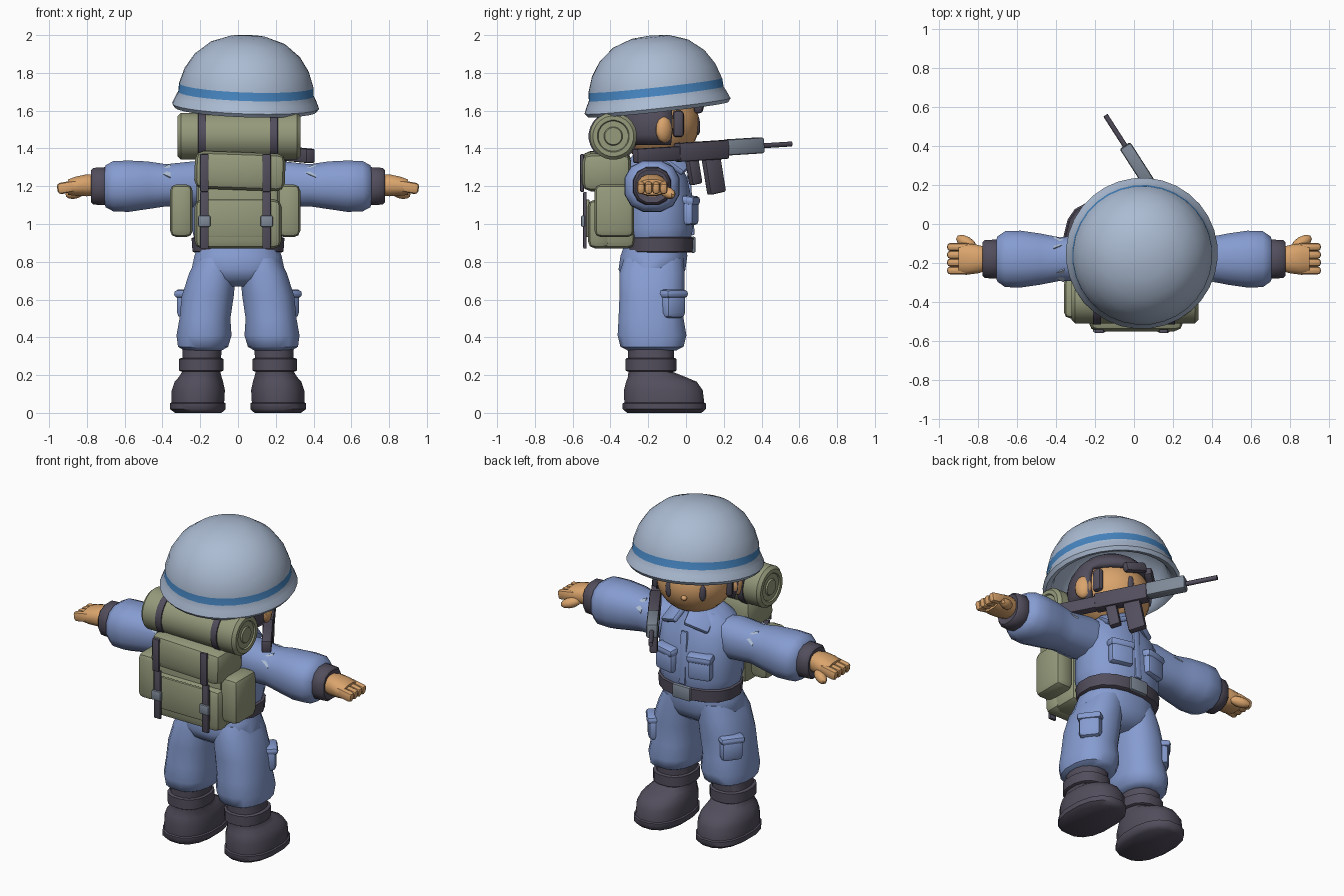
import bpy, bmesh, math
from math import sin, cos, pi, radians
from mathutils import Matrix, Vector, Euler

cube = bpy.data.objects.get("Cube")
if cube:
    bpy.data.objects.remove(cube, do_unlink=True)


def colour(name, r, g, b):
    m = bpy.data.materials.new(name)
    m.use_nodes = True
    m.diffuse_color = (r, g, b, 1)
    bsdf = m.node_tree.nodes["Principled BSDF"]
    bsdf.inputs["Base Color"].default_value = (r, g, b, 1)
    bsdf.inputs["Roughness"].default_value = 0.8
    return m


SHELL = colour("pale helmet blue", .41, .50, .65)
BAND = colour("band blue", .06, .23, .52)
CLOTH = colour("uniform blue", .24, .335, .64)
DARK = colour("dark leather", .085, .075, .107)
SKIN = colour("skin tan", .70, .37, .15)
KHAKI = colour("canvas khaki", .30, .325, .20)
METAL = colour("metal grey", .21, .25, .31)
I = Matrix.Identity(4)


def finish(name, bm, mats, m=I, angle=40):
    bmesh.ops.recalc_face_normals(bm, faces=bm.faces)
    bm.transform(m)
    me = bpy.data.meshes.new(name)
    bm.to_mesh(me)
    bm.free()
    for mat in mats if isinstance(mats, (list, tuple)) else [mats]:
        me.materials.append(mat)
    ob = bpy.data.objects.new(name, me)
    bpy.context.collection.objects.link(ob)
    bpy.ops.object.select_all(action='DESELECT')
    ob.select_set(True)
    bpy.context.view_layer.objects.active = ob
    bpy.ops.object.shade_smooth_by_angle(angle=radians(angle))
    return ob


def place(loc, rot=(0, 0, 0), size=(1, 1, 1)):
    turn = Euler([radians(a) for a in rot]).to_matrix().to_4x4()
    return Matrix.Translation(loc) @ turn @ Matrix.Diagonal((*size, 1))


def box(name, loc, size, mat, rot=(0, 0, 0), bevel=.02, base=I):
    bm = bmesh.new()
    bmesh.ops.create_cube(bm, size=1)
    bm.transform(Matrix.Diagonal((*size, 1)))
    bmesh.ops.bevel(bm, geom=bm.edges[:], offset=min(bevel, min(size) * .45),
                    segments=2, profile=.5, affect='EDGES')
    return finish(name, bm, mat, base @ place(loc, rot))


def ball(name, loc, size, mat, rot=(0, 0, 0), base=I, n=16):
    bm = bmesh.new()
    bmesh.ops.create_uvsphere(bm, u_segments=n, v_segments=n // 2 + 2, radius=1)
    return finish(name, bm, mat, base @ place(loc, rot, size))


def loft(name, rings, mat, axis='z', n=16, power=.85, base=I, flip=1, angle=50):
    """Rings are (along, centre a, centre b, radius a, radius b)."""
    bm = bmesh.new()
    loops = []
    for t, ca, cb, ra, rb in rings:
        loop = []
        for k in range(n):
            c, s = cos(2 * pi * (k + .5) / n), sin(2 * pi * (k + .5) / n)
            a = ca + ra * math.copysign(abs(c) ** power, c)
            b = cb + rb * math.copysign(abs(s) ** power, s)
            p = (t, a, b) if axis == 'x' else (a, b, t) if axis == 'z' else (a, t, b)
            loop.append(bm.verts.new((p[0] * flip, p[1], p[2])))
        loops.append(loop)
    for lo, hi in zip(loops, loops[1:]):
        for k in range(n):
            j = (k + 1) % n
            bm.faces.new((lo[k], lo[j], hi[j], hi[k]))
    bm.faces.new(loops[0])
    bm.faces.new(loops[-1])
    return finish(name, bm, mat, base, angle)


# Torso, hips and belt
loft("jacket", [(.86, 0, -.15, .2, .16), (.92, 0, -.15, .235, .18), (.98, 0, -.15, .25, .19),
                (1.12, 0, -.15, .25, .185), (1.24, 0, -.16, .24, .17), (1.32, 0, -.17, .19, .145),
                (1.37, .02, -.16, .12, .12)], CLOTH)
loft("hips", [(.67, 0, -.18, .11, .1), (.71, 0, -.18, .2, .16), (.76, 0, -.18, .25, .18),
              (.83, 0, -.17, .235, .18), (.9, 0, -.16, .21, .165)], CLOTH)
loft("belt", [(.85, 0, -.145, .235, .175), (.855, 0, -.145, .245, .183),
              (.925, 0, -.145, .25, .187), (.93, 0, -.145, .24, .177)], DARK)
box("belt_buckle", (0, .038, .89), (.12, .025, .085), METAL, bevel=.008)
box("jacket_placket", (0, .025, 1.1), (.045, .02, .32), CLOTH, (4, 0, 0), .008)

for s, side in ((1, "right"), (-1, "left")):
    # Jacket details
    turn = -14 * s
    box(side + "_chest_pocket", (.115 * s, .02, 1.06), (.14, .07, .13), CLOTH, (0, 0, turn))
    box(side + "_chest_flap", (.115 * s, .022, 1.125), (.155, .08, .05), CLOTH, (-8, 0, turn))
    box(side + "_collar", (.02 + .085 * s, -.04, 1.33), (.15, .13, .035), CLOTH, (-38, 20 * s, -25 * s), .012)

    # Trouser leg and thigh pocket
    loft(side + "_trouser_leg", [(.33, .185, -.18, .1, .13), (.35, .185, -.18, .135, .17),
         (.41, .18, -.18, .148, .185), (.5, .175, -.185, .137, .175), (.62, .16, -.18, .14, .175),
         (.74, .135, -.18, .125, .175), (.82, .11, -.17, .11, .16)], CLOTH, flip=s)
    box(side + "_thigh_pocket", (.255 * s, -.075, .57), (.13, .1, .14), CLOTH, (0, 0, -52 * s), .03)
    box(side + "_thigh_flap", (.258 * s, -.073, .63), (.145, .11, .045), CLOTH, (0, 0, -52 * s))

    # Boot
    loft(side + "_boot", [(0, .21, -.115, .125, .2), (.02, .213, -.115, .15, .224),
         (.05, .213, -.115, .15, .224), (.055, .213, -.115, .142, .215), (.12, .21, -.12, .143, .212),
         (.165, .207, -.13, .13, .19), (.19, .2, -.155, .115, .155), (.215, .195, -.185, .104, .122),
         (.35, .19, -.185, .105, .125)], DARK, flip=s)
    loft(side + "_boot_strap", [(.22, .195, -.185, .11, .13), (.225, .195, -.185, .12, .138),
         (.285, .195, -.185, .12, .138), (.29, .195, -.185, .11, .13)], DARK, flip=s)

    # Sleeve, cuff and hand
    loft(side + "_sleeve", [(.1, -.17, 1.22, .09, .1), (.24, -.175, 1.21, .125, .125),
         (.38, -.18, 1.205, .115, .115), (.48, -.18, 1.205, .135, .13), (.58, -.18, 1.2, .15, .14),
         (.66, -.18, 1.2, .148, .137), (.7, -.18, 1.2, .12, .115), (.715, -.18, 1.2, .08, .08)],
         CLOTH, 'x', n=12, flip=s)
    loft(side + "_cuff", [(.69, -.18, 1.2, .095, .095), (.7, -.18, 1.2, .104, .104),
         (.765, -.18, 1.2, .1, .1), (.777, -.18, 1.2, .088, .088), (.77, -.18, 1.2, .06, .06)],
         DARK, 'x', n=12, flip=s)
    loft(side + "_palm", [(.75, -.18, 1.205, .06, .055), (.8, -.18, 1.205, .075, .06),
         (.86, -.18, 1.2, .083, .052), (.9, -.18, 1.195, .078, .042)], SKIN, 'x', n=12, flip=s)
    for i in range(4):
        box(f"{side}_finger_{i + 1}", (.9 * s, -.238 + .04 * i, 1.195), (.115, .042, .06), SKIN,
            (0, 10 * s, 0), .018)
    ball(side + "_thumb", (.86 * s, -.095, 1.165), (.06, .032, .03), SKIN, (0, 15 * s, 30 * s), n=10)

    # Pale triangular patches on the upper sleeve
    for face in (1, -1):
        bm = bmesh.new()
        bmesh.ops.create_cone(bm, segments=3, radius1=.055, radius2=.055, depth=.009, cap_ends=True)
        tilt = -48 * face
        a = radians(48) * face
        finish(side + "_sleeve_patch", bm, SHELL,
               place((.385 * s, -.18 + .113 * sin(a), 1.205 + .113 * cos(a)), (tilt, 0, 0))
               @ Matrix.Rotation(radians(-90 * face), 4, 'Z'))

# Head, turned a little to one side
head = place((.04, -.15, 1.53), (0, 0, 18))
ball("head", (0, 0, 0), (.222, .222, .2), SKIN, base=head, n=24)
ball("neck", (0, 0, -.17), (.1, .1, .08), SKIN, base=head)
bm = bmesh.new()
bmesh.ops.create_uvsphere(bm, u_segments=24, v_segments=14, radius=.255)
face_area = [f for f in bm.faces
             if (c := f.calc_center_median()).z < -.12 or (c.y > .03 and c.z < .09)]
bmesh.ops.delete(bm, geom=face_area, context='FACES')
hair = finish("hair", bm, DARK, head)
thick = hair.modifiers.new("thickness", 'SOLIDIFY')
thick.thickness = .05
for s, side in ((1, "right"), (-1, "left")):
    a = radians(28) * s
    ball(side + "_eye", (.216 * sin(a), .216 * cos(a), -.01), (.02, .012, .05), DARK,
         (0, 0, -28 * s), head, 12)
    ball(side + "_ear", (.235 * s, -.04, -.03), (.035, .05, .07), SKIN, (0, 0, 15 * s), head, 12)
    box(side + "_sideburn", (.215 * s, .045, .0), (.04, .06, .14), DARK, (0, 0, -12 * s), .018, head)
    box(side + "_fringe", (.08 * s, .205, .1), (.15, .05, .06), DARK, (0, 16 * s, -22 * s), .02, head)
ball("nose", (0, .22, -.04), (.018, .016, .015), SKIN, base=head, n=10)

# Helmet: lathed hollow shell with a painted band
profile = [(.325, .03), (.345, -.005), (.375, -.015), (.39, .005), (.375, .04), (.36, .07),
           (.357, .115), (.33, .195), (.28, .272), (.2, .337), (.1, .372), (0, .38)]
inner = [(.3, .12), (.22, .23), (.1, .29), (0, .3)]
bm = bmesh.new()
outline = [bm.verts.new((r, 0, z)) for r, z in inner[::-1] + profile]
edges = [bm.edges.new(pair) for pair in zip(outline, outline[1:])]
bmesh.ops.spin(bm, geom=outline + edges, cent=(0, 0, 0), axis=(0, 0, 1), angle=2 * pi, steps=32)
bmesh.ops.remove_doubles(bm, verts=bm.verts, dist=.0005)
for f in bm.faces:
    c = f.calc_center_median()
    if .07 < c.z < .115 and c.xy.length > .34:
        f.material_index = 1
finish("helmet", bm, [SHELL, BAND], place((.04, -.15, 1.62), (6.5, 0, 18)), 50)

# Backpack
box("pack_body", (0, -.375, 1.08), (.44, .21, .42), KHAKI, bevel=.04)
box("pack_lid", (.01, -.42, 1.28), (.48, .26, .2), KHAKI, (0, 2, 0), .045)
box("pack_back_pocket", (0, -.46, 1.0), (.46, .12, .26), KHAKI, bevel=.04)
box("pack_pocket_panel", (0, -.52, 1.03), (.34, .02, .2), KHAKI, bevel=.008)
for s, side in ((1, "right"), (-1, "left")):
    x = -.013 + .165 * s
    box(side + "_pack_pouch", (-.015 + .285 * s, -.38, 1.07), (.12, .21, .28), KHAKI, bevel=.035)
    box(side + "_pack_strap", (x, -.55, 1.27), (.045, .02, .2), DARK, bevel=.005)
    box(side + "_strap_tail", (x, -.535, 1.02), (.045, .018, .3), DARK, bevel=.005)
    box(side + "_strap_buckle", (x, -.545, 1.015), (.065, .022, .06), METAL, bevel=.008)

# Bedroll with stepped ends
end = [(.33, .045), (.322, .05), (.322, .08), (.33, .085), (.33, .108), (.312, .125)]
ring = lambda t, r: (t, -.385, 1.465, r, r)
loft("bedroll", [ring(.01 - t, r) for t, r in end] + [ring(t, r) for t, r in end[::-1]],
     KHAKI, 'x', n=24, power=1, angle=35)
for x in (-.19, .19):
    loft("bedroll_strap", [ring(x - .022, .12), ring(x - .02, .131), ring(x + .02, .131),
                           ring(x + .022, .12)], DARK, 'x', n=24, power=1)

# Rifle, pointing diagonally across the chest
gun = place((.385, -.27, 1.36), (3, 0, 32.7))
box("rifle_stock", (0, .14, 0), (.055, .28, .075), DARK, bevel=.008, base=gun)
box("rifle_receiver", (0, .42, .005), (.065, .31, .1), DARK, bevel=.01, base=gun)
box("rifle_grip", (0, .365, -.1), (.045, .065, .14), DARK, (8, 0, 0), .01, gun)
box("rifle_magazine", (0, .49, -.13), (.045, .1, .19), DARK, (8, 0, 0), .01, gun)
box("rifle_handguard", (0, .685, .015), (.065, .23, .085), METAL, bevel=.012, base=gun)
loft("rifle_barrel", [(.79, 0, .012, .014, .014), (.985, 0, .012, .014, .014)], DARK, 'y',
     n=8, power=1, base=gun)
